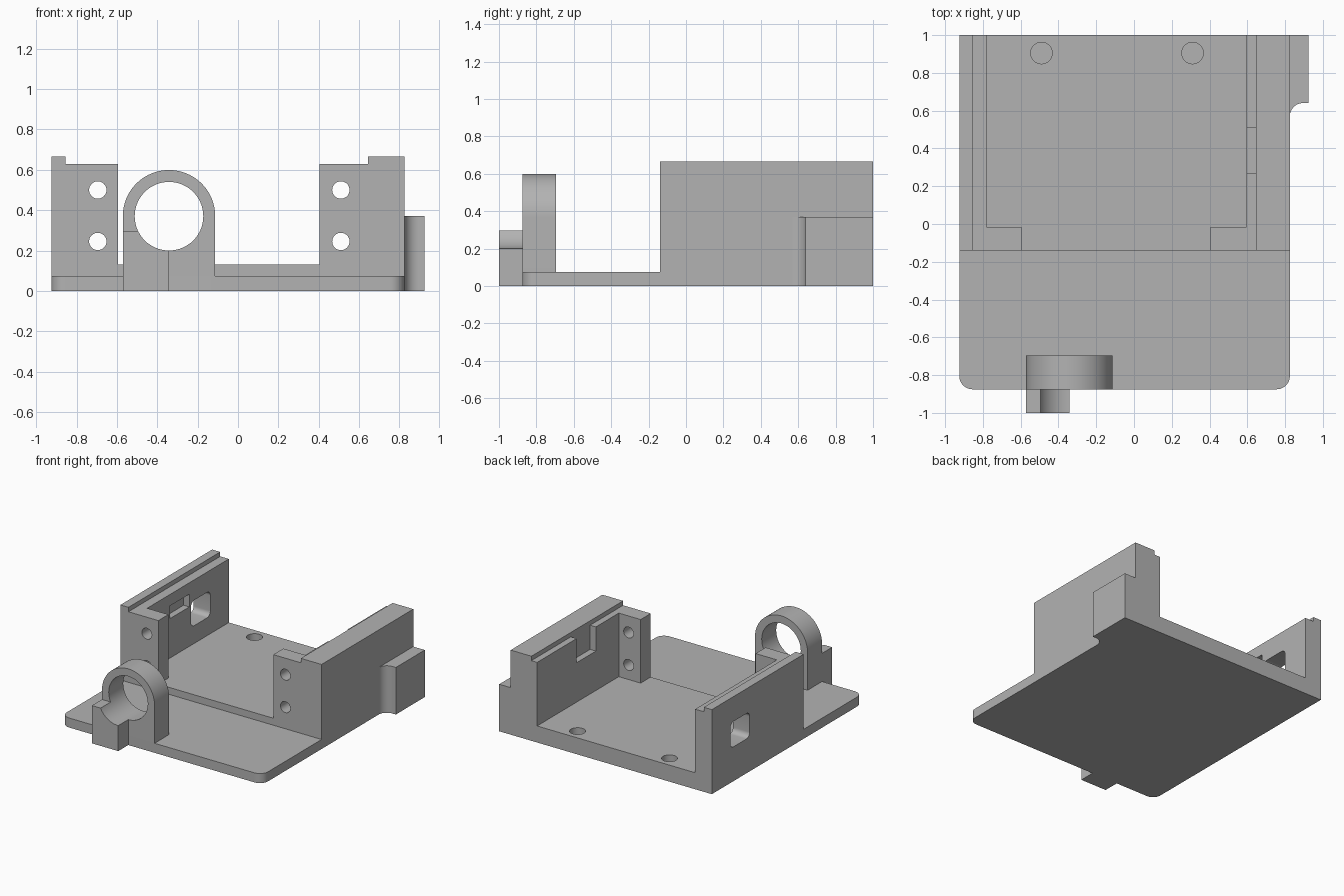
import bpy, bmesh
from math import sin, cos, pi, radians

if "Cube" in bpy.data.objects:
    bpy.data.objects.remove(bpy.data.objects["Cube"], do_unlink=True)

grey = bpy.data.materials.new("plain grey")
grey.use_nodes = True
grey.diffuse_color = (0.45, 0.45, 0.45, 1)
grey.node_tree.nodes["Principled BSDF"].inputs["Base Color"].default_value = grey.diffuse_color


def arc(cx, cy, r, start, end, n=12):
    """Points on an arc, angles in degrees."""
    angles = [radians(start + (end - start) * i / n) for i in range(n + 1)]
    return [(cx + r * cos(a), cy + r * sin(a)) for a in angles]


def circle(cx, cy, r, n=48):
    return arc(cx, cy, r, 0, 360, n)[:-1]


def rect(u0, u1, v0, v1):
    return [(u0, v0), (u1, v0), (u1, v1), (u0, v1)]


def prism(name, outline, axis, lo, hi):
    """Extrude a 2D outline along one axis."""
    place = {"x": lambda u, v, w: (w, u, v),
             "y": lambda u, v, w: (u, w, v),
             "z": lambda u, v, w: (u, v, w)}[axis]
    bm = bmesh.new()
    ends = [[bm.verts.new(place(u, v, w)) for u, v in outline] for w in (lo, hi)]
    for end in ends:
        bm.faces.new(end)
    n = len(outline)
    for i in range(n):
        j = (i + 1) % n
        bm.faces.new((ends[0][i], ends[0][j], ends[1][j], ends[1][i]))
    bmesh.ops.recalc_face_normals(bm, faces=bm.faces)
    mesh = bpy.data.meshes.new(name)
    bm.to_mesh(mesh)
    bm.free()
    mesh.materials.append(grey)
    ob = bpy.data.objects.new(name, mesh)
    bpy.context.collection.objects.link(ob)
    return ob


def cut(ob, *prism_args):
    """Subtract an extruded outline from a part."""
    tool = prism("cutter", *prism_args)
    tool.hide_render = True
    mod = ob.modifiers.new("cut", "BOOLEAN")
    mod.operation, mod.solver, mod.object = "DIFFERENCE", "EXACT", tool
    bpy.context.view_layer.objects.active = ob
    bpy.ops.object.modifier_apply(modifier=mod.name)
    bpy.data.objects.remove(tool, do_unlink=True)


LEFT, RIGHT, STEP, BACK = 0.825, -0.925, -0.14, 1.0
FLOOR, RIM, TOP = 0.13, 0.63, 0.665
parts = []

# Thin front plate with rounded front corners
plate = [(LEFT, STEP), (RIGHT, STEP)]
plate += arc(RIGHT + 0.07, -0.805, 0.07, 180, 270) + arc(LEFT - 0.07, -0.805, 0.07, 270, 360)
parts.append(prism("front_plate", plate, "z", 0, 0.075))

# Thicker rear floor with two blind holes
floor = prism("rear_floor", rect(RIGHT, LEFT, STEP, BACK), "z", 0, FLOOR)
for x in (-0.49, 0.31):
    cut(floor, circle(x, 0.905, 0.057), "z", 0.05, 0.3)
parts.append(floor)

# Side walls with a raised outer lip
right_wall = prism("right_wall", [(RIGHT, FLOOR), (-0.78, FLOOR), (-0.78, RIM), (-0.855, RIM),
                                  (-0.855, TOP), (RIGHT, TOP)], "y", STEP, BACK)
left_wall = prism("left_wall", [(LEFT, FLOOR), (0.595, FLOOR), (0.595, RIM), (0.645, RIM),
                                (0.645, TOP), (LEFT, TOP)], "y", STEP, BACK)

# Rounded window and slot in one wall, open notch in the other
window = (arc(0.73, 0.43, 0.04, 0, 90, 8) + arc(0.57, 0.43, 0.04, 90, 180, 8)
          + arc(0.57, 0.31, 0.04, 180, 270, 8) + arc(0.73, 0.31, 0.04, 270, 360, 8))
cut(right_wall, window, "x", -1.1, -0.6)
cut(right_wall, rect(0.27, 0.51, 0.44, 0.54), "x", -0.83, -0.7)
cut(left_wall, rect(0.27, 0.51, 0.44, 0.8), "x", 0.5, 0.645)
parts += [right_wall, left_wall]

# Front flanges, each with two screw holes
for name, x0, x1, hole_x in (("right_flange", -0.78, -0.595, -0.695),
                             ("left_flange", 0.405, 0.595, 0.51)):
    flange = prism(name, rect(x0, x1, FLOOR, RIM), "y", STEP, -0.015)
    for z in (0.245, 0.5):
        cut(flange, circle(hole_x, z, 0.043, 32), "y", -0.3, 0.2)
    parts.append(flange)

# Side tab blended into the wall by a concave fillet
tab = [(LEFT, BACK), (LEFT, 0.57)] + arc(0.895, 0.57, 0.07, 180, 90)[1:] + [(0.925, 0.64), (0.925, BACK)]
parts.append(prism("side_tab", tab, "z", 0, 0.37))

# Ring holder and the cradle block in front of it, sharing one bore
CX, CZ, R = -0.342, 0.37, 0.229
ring = [(CX - R, 0.075), (CX + R, 0.075)] + arc(CX, CZ, R, 0, 180, 48)
holder = prism("ring_holder", ring, "y", -0.875, -0.695)
cradle = prism("cradle_block", rect(CX - R, CX, 0, 0.297), "y", -1, -0.875)
for ob in (holder, cradle):
    cut(ob, circle(CX, CZ, 0.17, 64), "y", -1.2, -0.5)
    parts.append(ob)

# Smooth the curved faces, keep edges sharp
bpy.ops.object.select_all(action="DESELECT")
for ob in parts:
    ob.select_set(True)
bpy.context.view_layer.objects.active = parts[0]
bpy.ops.object.shade_smooth_by_angle(angle=radians(30))
